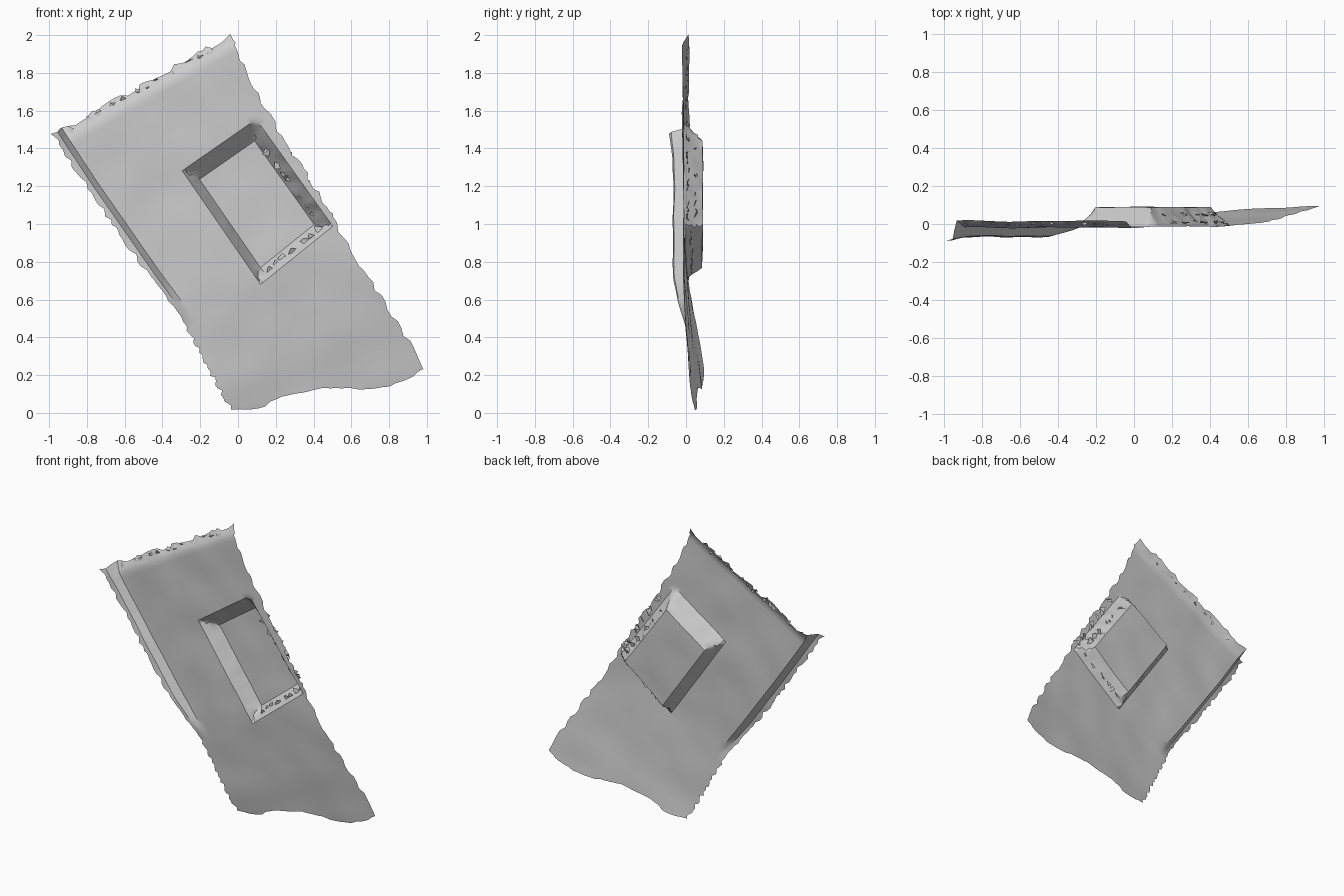
import bpy, bmesh, math, random
from mathutils import Vector, noise

random.seed(4)
cube = bpy.data.objects.get("Cube")
if cube:
    bpy.data.objects.remove(cube)

grey = bpy.data.materials.new("plain grey")
grey.use_nodes = True
grey.diffuse_color = (0.6, 0.6, 0.6, 1)
bsdf = grey.node_tree.nodes["Principled BSDF"]
bsdf.inputs["Base Color"].default_value = grey.diffuse_color
bsdf.inputs["Roughness"].default_value = 0.8

# Panel frame: u runs across the panel, v runs down its length
ORIGIN = Vector((-0.98, 0, 1.47))
ACROSS = Vector((0.871, 0, 0.491))
DOWN = Vector((0.498, 0, -0.867))
BOTTOM = [(0.09, 1.73), (0.215, 1.80), (0.345, 1.793), (0.57, 1.864),
          (0.82, 2.017), (0.97, 2.048), (1.1, 2.04)]
RIGHT = [(0, 1.08), (0.3, 1.05), (0.5, 1.046), (1.1, 1.075), (1.2, 1.06), (2.04, 1.095)]
LEFT = [(0, 0), (0.33, 0.02), (0.9, 0.07), (1.2, 0.105), (1.73, 0.093)]


def interp(points, x):
    """Piecewise linear lookup, held constant past the ends."""
    if x <= points[0][0]:
        return points[0][1]
    for (x0, y0), (x1, y1) in zip(points, points[1:]):
        if x <= x1:
            return y0 + (y1 - y0) * (x - x0) / (x1 - x0)
    return points[-1][1]


def place(u, v, y):
    return ORIGIN + ACROSS * u + DOWN * v + Vector((0, y, 0))


def column_keys(v):
    """Edge, lip fold, recess and floor lines across the panel."""
    left, right = interp(LEFT, v), interp(RIGHT, v)
    t = min(max(v, 0.3), 1.4)
    rec_l, rec_r = 0.5 + 0.083 * (t - 0.5), 0.976 + 0.1 * (t - 0.455)
    return [left, left + 0.03, left + 0.06, rec_l, rec_l + 0.05,
            rec_r - 0.075, min(rec_r, right - 0.015), right]


def row_keys(u):
    """Edge, flange, recess and floor lines down the panel."""
    top, low = 0.5 - 0.095 * (u - 0.5), 1.228 - 0.165 * (u - 0.56)
    return [0, 0.03, 0.06, top, top + 0.09, low - 0.07, low, interp(BOTTOM, u)]


def spread(counts):
    """Grid stations as (segment, fraction) pairs."""
    out = [(s, k / n) for s, n in enumerate(counts) for k in range(n)]
    return out + [(len(counts) - 1, 1.0)]


def at(keys, station):
    s, f = station
    return keys[s] + (keys[s + 1] - keys[s]) * f


def ramp(station):
    """0 outside the recess, rising over its wall to 1 on the floor."""
    return at([0, 0, 0, 0, 1, 1, 0, 0], station)


def depth(cs, rs, u, v):
    y = -0.012 + 0.098 * (max(0, v - 1.1) / 0.9) ** 1.5
    y += 0.008 * noise.noise(Vector((u * 4, v * 4, 0)))
    # sunken pocket with a rough wall
    d = min(ramp(cs), ramp(rs))
    rough = 0.02 * noise.noise(Vector((u * 22, v * 22, 3))) * (4 * d * (1 - d))
    y += (0.1 - max(0, v - 1.15) * 0.1) * d + rough
    # forward lip on the left edge
    fade = min(1, max(0, (1.22 - v) / 0.3))
    lip = at([1, 0.9, 0, 0, 0, 0, 0, 0], cs) * fade
    # shallow flange on the top edge, merging into the lip at the corner
    flange = at([0.028, 0.008, -0.006, 0, 0, 0, 0, 0], rs)
    corner = 0.02 * max(0, 1 - v / 0.15)
    return y - (0.058 + corner) * lip + flange * (1 - lip)


def finish(bm, name):
    mesh = bpy.data.meshes.new(name)
    bm.to_mesh(mesh)
    bm.free()
    obj = bpy.data.objects.new(name, mesh)
    bpy.context.collection.objects.link(obj)
    mesh.materials.append(grey)
    bpy.ops.object.select_all(action="DESELECT")
    obj.select_set(True)
    bpy.context.view_layer.objects.active = obj
    bpy.ops.object.shade_smooth_by_angle(angle=math.radians(30))
    return obj


# Panel sheet: one open skin with pocket, lip and torn edges
cols = spread([1, 2, 12, 3, 10, 3, 2])
rows = spread([1, 2, 14, 4, 18, 4, 22])
bm = bmesh.new()
grid = []
for j, rs in enumerate(rows):
    line = []
    for i, cs in enumerate(cols):
        v = at(row_keys(0.6), rs)
        for _ in range(4):
            u = at(column_keys(v), cs)
            v = at(row_keys(u), rs)
        y = depth(cs, rs, u, v)
        if i in (0, len(cols) - 1):
            u += random.uniform(-0.012, 0.012)
        if j == 0:
            v += random.uniform(-0.015, 0.015)
        elif j == len(rows) - 1:
            v += random.uniform(-0.006, 0.006)
        # crumbled wall surfaces
        if 0.05 < min(ramp(cs), ramp(rs)) < 0.95 and (cs[0] == 5 or rs[0] == 5):
            u += random.uniform(-0.008, 0.008)
            v += random.uniform(-0.008, 0.008)
        line.append(bm.verts.new(place(u, v, y)))
    grid.append(line)
for a, b in zip(grid, grid[1:]):
    for i in range(len(cols) - 1):
        bm.faces.new((a[i], b[i], b[i + 1], a[i + 1]))
finish(bm, "recessed_panel")


# Loose flakes clinging to the broken borders
def flakes(name, start, end, y, count, size):
    bm = bmesh.new()
    for k in range(count):
        f = (k + random.random()) / count
        u = start[0] + (end[0] - start[0]) * f
        v = start[1] + (end[1] - start[1]) * f
        pts = []
        for q in range(4):
            ang = q * math.pi / 2 + random.uniform(-0.5, 0.5)
            r = size * random.uniform(0.5, 1.1)
            pts.append(bm.verts.new(place(u + r * math.cos(ang), v + r * math.sin(ang),
                                          y + random.uniform(-0.012, 0.012))))
        bm.faces.new(pts[:3])
        bm.faces.new((pts[0], pts[2], pts[3]))
    finish(bm, name)


flakes("top_edge_flakes", (0.1, 0.02), (1.0, 0.02), 0.0, 14, 0.025)
flakes("right_rim_flakes", (1.02, 0.55), (1.05, 1.12), 0.01, 10, 0.028)
flakes("pocket_wall_flakes", (0.93, 0.6), (1.0, 1.05), 0.05, 7, 0.03)
flakes("pocket_base_flakes", (0.6, 1.19), (1.0, 1.12), 0.03, 7, 0.03)
